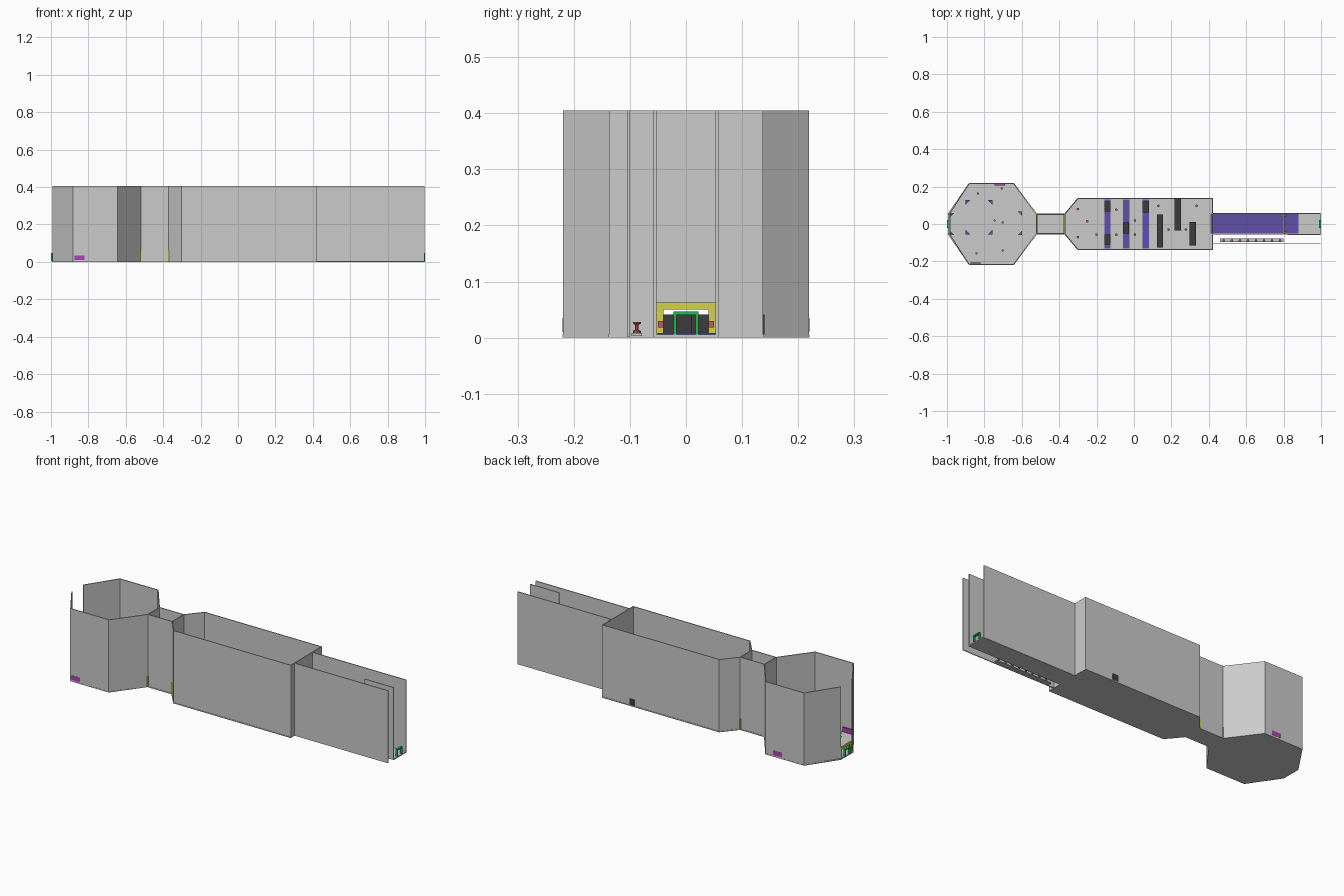
import bpy, bmesh, math

if "Cube" in bpy.data.objects:
    bpy.data.objects.remove(bpy.data.objects["Cube"])

H, FLOOR, T = 0.405, 0.006, 0.005


def material(name, rgb):
    m = bpy.data.materials.new(name)
    m.diffuse_color = (*rgb, 1)
    m.use_nodes = True
    m.node_tree.nodes["Principled BSDF"].inputs["Base Color"].default_value = m.diffuse_color
    return m


PURPLE = material("purple", (0.12, 0.08, 0.38))
BLACK = material("charcoal", (0.045, 0.045, 0.045))
YELLOW = material("yellow", (0.65, 0.65, 0.08))
GREEN = material("green", (0.02, 0.45, 0.10))
RED = material("dull_red", (0.50, 0.11, 0.12))
MAGENTA = material("magenta", (0.45, 0.05, 0.45))
TEAL = material("teal", (0.10, 0.28, 0.24))


def finish(bm, name, mat=None):
    bmesh.ops.recalc_face_normals(bm, faces=bm.faces)
    me = bpy.data.meshes.new(name)
    bm.to_mesh(me)
    bm.free()
    ob = bpy.data.objects.new(name, me)
    bpy.context.collection.objects.link(ob)
    if mat:
        me.materials.append(mat)
    return ob


def extrude(name, pts, vec, mat=None):
    """Closed 3D polygon pushed along vec."""
    bm = bmesh.new()
    f = bm.faces.new([bm.verts.new(p) for p in pts])
    r = bmesh.ops.extrude_face_region(bm, geom=[f], use_keep_orig=True)
    bmesh.ops.translate(bm, vec=vec, verts=[v for v in r["geom"] if isinstance(v, bmesh.types.BMVert)])
    return finish(bm, name, mat)


def box(name, x0, x1, y0, y1, z0, z1, mat=None):
    return extrude(name, [(x0, y0, z0), (x1, y0, z0), (x1, y1, z0), (x0, y1, z0)], (0, 0, z1 - z0), mat)


def wall(name, path):
    """Thin upright wall following a plan path."""
    bm = bmesh.new()
    cols = [(bm.verts.new((x, y, 0.001)), bm.verts.new((x, y, H))) for x, y in path]
    for (a, b), (c, d) in zip(cols, cols[1:]):
        bm.faces.new((a, c, d, b))
    ob = finish(bm, name)
    s = ob.modifiers.new("thickness", "SOLIDIFY")
    s.thickness, s.offset, s.use_even_offset = T, 0, True
    return ob


def arch(name, x, w, half, top, inner, soffit, z0, mat):
    """Upside-down U frame standing across the passage."""
    yz = [(-half, z0), (-half, top), (half, top), (half, z0),
          (inner, z0), (inner, soffit), (-inner, soffit), (-inner, z0)]
    return extrude(name, [(x - w / 2, y, z) for y, z in yz], (w, 0, 0), mat)


def post(name, x, y, z0=FLOOR, h=0.022, r=0.007):
    """Small spool-shaped post, lathed."""
    prof = [(r, 0), (r, .2), (.45 * r, .3), (.45 * r, .75), (r, .85), (r, 1)]
    n = 8
    bm = bmesh.new()
    rings = [[bm.verts.new((x + a * math.cos(2 * math.pi * i / n), y + a * math.sin(2 * math.pi * i / n), z0 + b * h))
              for i in range(n)] for a, b in prof]
    for p, q in zip(rings, rings[1:]):
        for i in range(n):
            bm.faces.new((p[i], p[(i + 1) % n], q[(i + 1) % n], q[i]))
    bm.faces.new(rings[0])
    bm.faces.new(rings[-1])
    return finish(bm, name, RED)


# Floor slab: mirrored half outline
half = [(-.995, .055), (-.882, .22), (-.643, .22), (-.52, .055), (-.372, .055),
        (-.302, .139), (.422, .139), (.422, .056), (1, .056)]
outline = half + [(x, -y) for x, y in reversed(half)]
extrude("floor", [(x, y, 0) for x, y in outline], (0, 0, FLOOR))

# Side walls
side = [(-.99, .05), (-.88, .217), (-.645, .217), (-.52, .051), (-.37, .051),
        (-.30, .135), (.42, .135), (.42, .055)]
wall("north_wall", side + [(.998, .055)])
wall("south_wall", [(x, -y) for x, y in side])
wall("outer_passage_wall", [(.42, -.103), (.998, -.103)])
wall("inner_passage_wall", [(.82, -.055), (.998, -.055)])

# Cross walls with low doorways
for i, x in enumerate((-.52, -.37, .42)):
    arch(f"door_wall_{i}", x, T, .053, H, .042, .052, FLOOR, None)

# Door frames
for i, x in enumerate((-.985, -.52, -.372, .80)):
    arch(f"door_frame_{i}", x, .008, .056 if i else .05, .063, .04, .05, .001, YELLOW)
for i, x in enumerate((-.994, .994)):
    arch(f"end_gate_{i}", x, .012, .022, .047, .017, .04, FLOOR, GREEN)
for s in (-1, 1):
    box("frame_pad", .805, .815, s * .045 - .005, s * .045 + .005, .018, .03, RED)

# Coloured floor strips
box("passage_floor_strip", .41, .88, -.051, .055, .005, .008, PURPLE)
for i, (a, b) in enumerate(((-.157, -.125), (-.06, -.025), (.045, .08))):
    box(f"floor_strip_{i}", a, b, -.13, .13, .005, .008, PURPLE)

# Dark barrier blocks
for i, (a, b, c, d) in enumerate((
        (-.157, -.125, .068, .12), (-.157, -.125, -.11, -.057), (-.06, -.028, -.05, .008),
        (.045, .08, .062, .12), (.123, .156, -.125, .05), (.217, .25, -.035, .14), (.298, .331, -.115, .01))):
    box(f"barrier_{i}", a, b, c, d, FLOOR, .041, BLACK)

# Scattered posts in the long hall and the hexagonal room
hall = [(-.3, .08), (-.25, .015), (-.3, -.07), (-.2, -.057), (-.095, .077), (-.095, -.057),
        (.005, .018), (.005, -.057), (.13, .097), (.185, -.03), (.277, -.03), (.335, .097)]
for i, (x, y) in enumerate(hall):
    post(f"hall_post_{i}", x, y)
room = [(-.835, .163), (-.707, .19), (-.745, .018), (-.702, .008), (-.842, -.157), (-.702, -.142)]
for i, (x, y) in enumerate(room):
    post(f"room_post_{i}", x, y, r=.006)

# Rack of posts beside the passage
box("post_rack", .46, .80, -.097, -.078, .003, .008)
for i in range(8):
    post(f"rack_post_{i}", .48 + i * .043, -.0875, .008, .02)

# Triangular corner pieces in the hexagonal room
for i, (x, y, sx, sy, m) in enumerate((
        (-.90, .128, 1, -1, PURPLE), (-.757, .128, -1, -1, PURPLE), (-.90, -.055, 1, 1, PURPLE),
        (-.757, -.055, -1, 1, PURPLE), (-.60, .068, -1, -1, TEAL), (-.60, -.06, -1, 1, TEAL),
        (-.985, -.06, 1, 1, PURPLE), (-.985, .06, 1, -1, PURPLE))):
    k = .024
    extrude(f"corner_wedge_{i}", [(x, y, FLOOR), (x + sx * k, y, FLOOR), (x, y + sy * k, FLOOR)], (0, 0, .03), m)

# Wall panels
box("wall_panel_north", -.745, -.69, .207, .22, .01, .035, MAGENTA)
box("wall_panel_south", -.875, -.82, -.22, -.207, .01, .035, MAGENTA)
